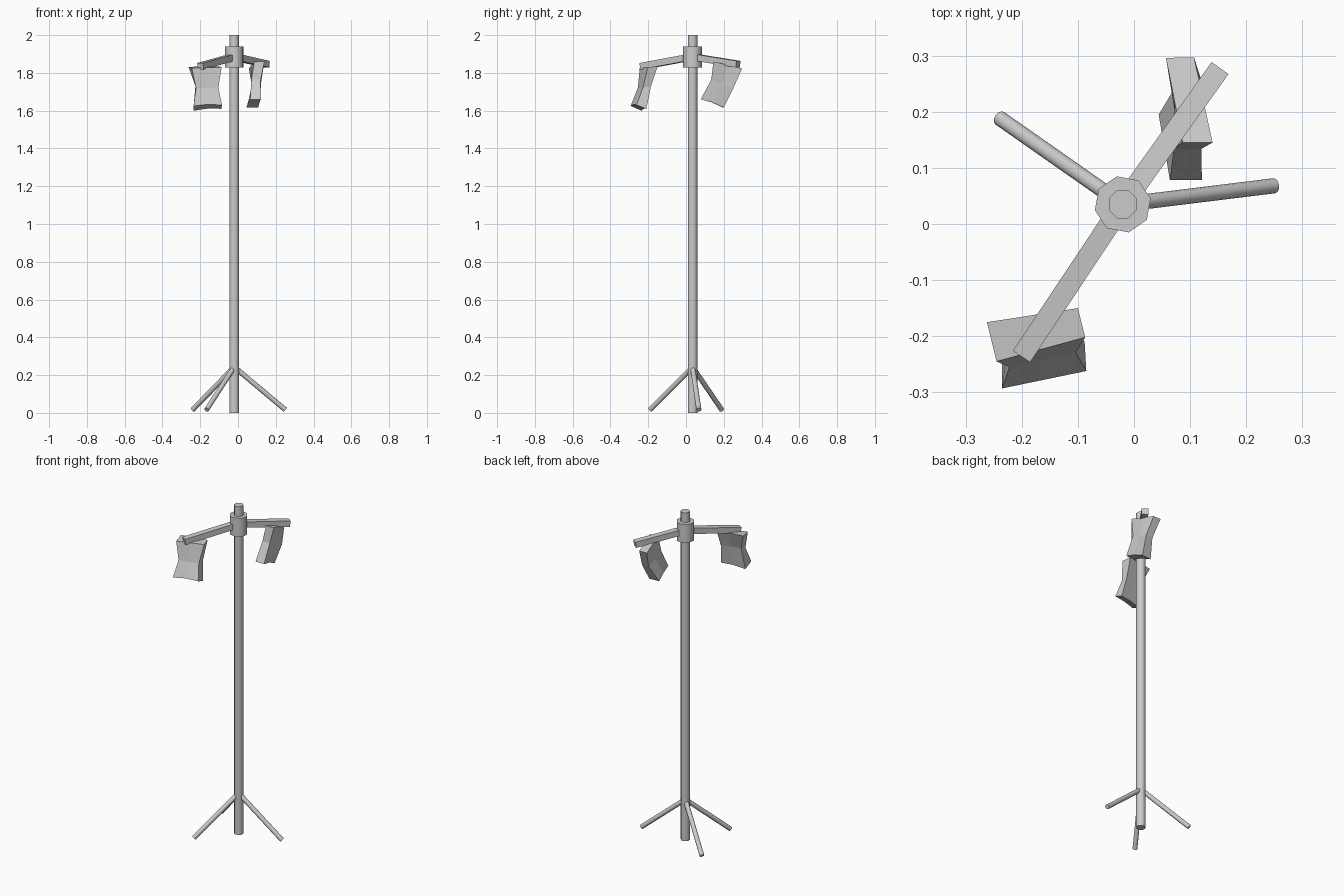
import bpy, bmesh, math
from mathutils import Vector

cube = bpy.data.objects.get("Cube")
if cube:
    bpy.data.objects.remove(cube)

grey = bpy.data.materials.new("plain_grey")
grey.use_nodes = True
grey.diffuse_color = (0.6, 0.6, 0.6, 1)
grey.node_tree.nodes["Principled BSDF"].inputs["Base Color"].default_value = grey.diffuse_color

AXIS = Vector((-0.02, 0.035, 0))


def finish(name, bm):
    bmesh.ops.recalc_face_normals(bm, faces=bm.faces)
    mesh = bpy.data.meshes.new(name)
    bm.to_mesh(mesh)
    bm.free()
    mesh.materials.append(grey)
    obj = bpy.data.objects.new(name, mesh)
    bpy.context.collection.objects.link(obj)
    return obj


def rod(name, start, end, radius, sides=8, spin=0):
    """Smooth cylinder running between two points."""
    way = end - start
    bpy.ops.mesh.primitive_cylinder_add(vertices=sides, radius=radius, depth=way.length,
                                        location=(start + end) / 2)
    obj = bpy.context.object
    obj.name = name
    obj.rotation_euler = way.to_track_quat("Z", "Y").to_euler()
    if abs(way.normalized().z) > 0.99:
        obj.rotation_euler = (0, 0, math.radians(spin))
    obj.data.materials.append(grey)
    bpy.ops.object.shade_smooth_by_angle(angle=math.radians(50))
    return obj


def beam(name, start, end, width, height):
    """Straight square-ended bar between two points."""
    way = end - start
    side = way.cross(Vector((0, 0, 1))).normalized() * width / 2
    up = side.cross(way).normalized() * height / 2
    bm = bmesh.new()
    ends = [[bm.verts.new(p + side * a + up * b) for a, b in ((-1, -1), (1, -1), (1, 1), (-1, 1))]
            for p in (start, end)]
    for ring in ends:
        bm.faces.new(ring)
    for i in range(4):
        j = (i + 1) % 4
        bm.faces.new((ends[0][i], ends[0][j], ends[1][j], ends[1][i]))
    return finish(name, bm)


def panel(name, rings):
    """Hourglass slab: each ring holds four corners, the lower long edges are notched upward."""
    bm = bmesh.new()
    loops = []
    for level, corners in enumerate(rings):
        a, b, c, d = map(Vector, corners)
        notch = Vector((0, 0, 0.006 if level == 2 else 0))
        loops.append([bm.verts.new(p) for p in (a, (a + b) / 2 + notch, b, c, (c + d) / 2 + notch, d)])
    for upper, lower in zip(loops, loops[1:]):
        for i in range(6):
            j = (i + 1) % 6
            bm.faces.new((upper[i], upper[j], lower[j], lower[i]))
    for a, b, c, d, e, f in (loops[0], loops[2]):
        bm.faces.new((a, b, e, f))
        bm.faces.new((b, c, d, e))
    return finish(name, bm)


# Upright pole and the collar near its top
rod("pole", AXIS, AXIS + Vector((0, 0, 2)), 0.027, spin=22.5)
rod("collar", AXIS + Vector((0, 0, 1.828)), AXIS + Vector((0, 0, 1.94)), 0.051, spin=12)

# Three splayed legs
for label, degrees, reach in (("left", 7, 0.272), ("back", 145, 0.268), ("front", 237, 0.268)):
    a = math.radians(degrees)
    foot = AXIS + Vector((math.cos(a) * reach, math.sin(a) * reach, 0.017))
    rod(label + "_leg", AXIS + Vector((0, 0, 0.243)), foot, 0.0135, sides=12)

# Two drooping arms
hub = AXIS + Vector((0, 0, 1.885))
beam("front_arm", hub, Vector((-0.199, -0.234, 1.835)), 0.037, 0.035)
beam("back_arm", hub, Vector((0.152, 0.276, 1.846)), 0.037, 0.035)

# Hanging panels, given as top, waist and bottom outlines
panel("front_panel", (
    ((-0.245, -0.245, 1.826), (-0.087, -0.202, 1.83), (-0.1, -0.15, 1.835), (-0.262, -0.175, 1.832)),
    ((-0.222, -0.255, 1.72), (-0.104, -0.229, 1.72), (-0.105, -0.185, 1.73), (-0.225, -0.21, 1.735)),
    ((-0.235, -0.293, 1.625), (-0.085, -0.262, 1.63), (-0.088, -0.21, 1.61), (-0.235, -0.235, 1.6))))
panel("back_panel", (
    ((0.14, 0.145, 1.86), (0.107, 0.297, 1.823), (0.057, 0.296, 1.823), (0.087, 0.145, 1.86)),
    ((0.12, 0.134, 1.765), (0.122, 0.25, 1.717), (0.077, 0.25, 1.717), (0.071, 0.134, 1.765)),
    ((0.121, 0.078, 1.66), (0.107, 0.2, 1.616), (0.044, 0.195, 1.616), (0.064, 0.078, 1.66))))
